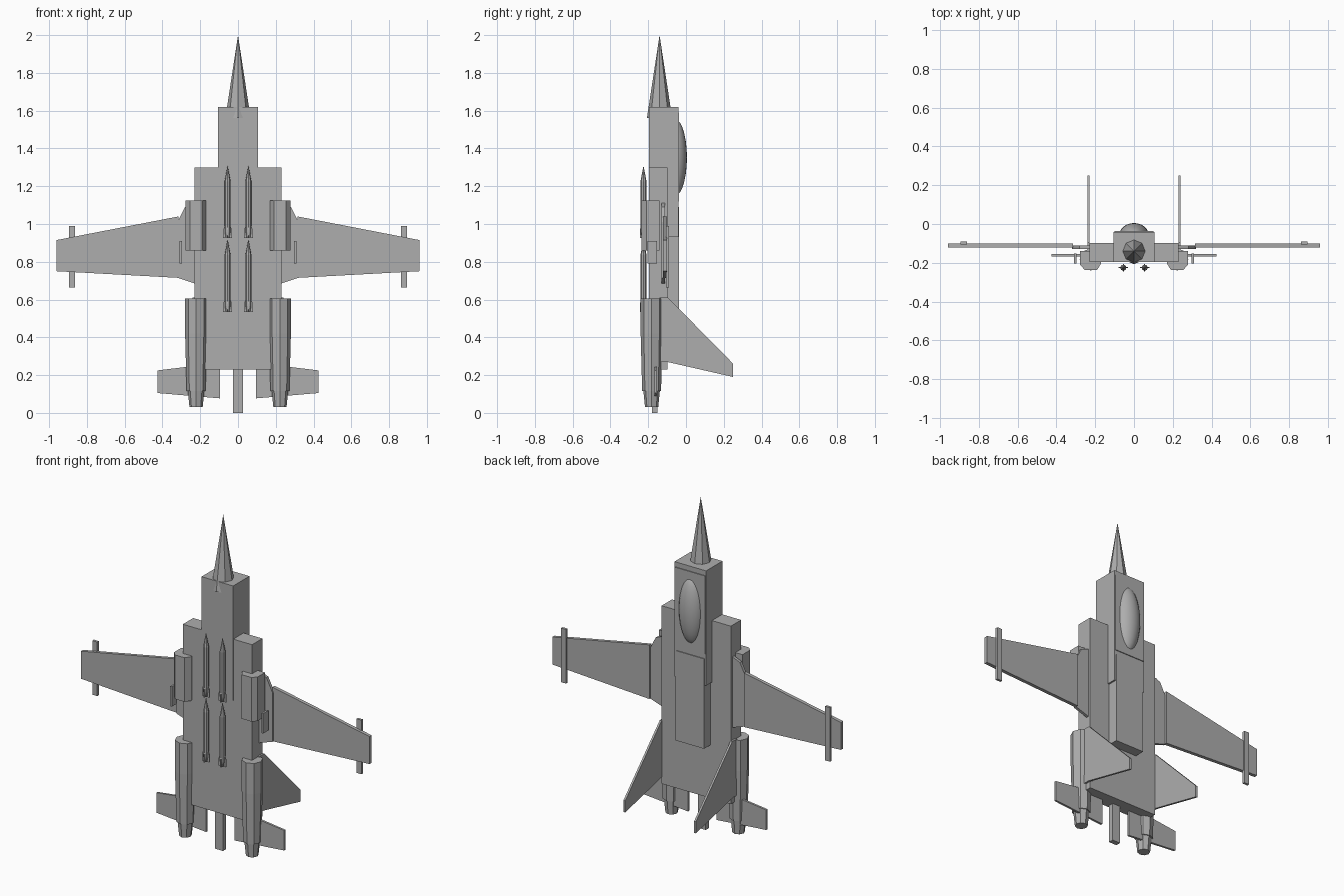
import bpy, bmesh, math
from mathutils import Vector, Matrix

cube = bpy.data.objects.get("Cube")
if cube:
    bpy.data.objects.remove(cube, do_unlink=True)

grey = bpy.data.materials.new("plain grey")
grey.use_nodes = True
COLOUR = (0.42, 0.42, 0.42, 1)
grey.diffuse_color = COLOUR
grey.node_tree.nodes["Principled BSDF"].inputs["Base Color"].default_value = COLOUR


def finish(bm, name):
    bmesh.ops.recalc_face_normals(bm, faces=bm.faces)
    mesh = bpy.data.meshes.new(name)
    bm.to_mesh(mesh)
    bm.free()
    mesh.materials.append(grey)
    obj = bpy.data.objects.new(name, mesh)
    bpy.context.collection.objects.link(obj)
    return obj


def box(name, x, y, z):
    """Box from (low, high) ranges."""
    bm = bmesh.new()
    bmesh.ops.create_cube(bm, size=1)
    for v in bm.verts:
        v.co = Vector([(r[0] + r[1]) / 2 + c * (r[1] - r[0]) for c, r in zip(v.co, (x, y, z))])
    return finish(bm, name)


def add_prism(bm, points, axis, low, high):
    """Extrude a 2D outline along an axis; points hold the other two coordinates in order."""
    def place(p, d):
        co = list(p)
        co.insert(axis, d)
        return bm.verts.new(co)
    rings = [[place(p, d) for p in points] for d in (low, high)]
    bm.faces.new(rings[0])
    bm.faces.new(rings[1])
    for i in range(len(points)):
        j = (i + 1) % len(points)
        bm.faces.new((rings[0][i], rings[0][j], rings[1][j], rings[1][i]))


def prism(name, points, axis, low, high):
    bm = bmesh.new()
    add_prism(bm, points, axis, low, high)
    return finish(bm, name)


def add_turned(bm, centre, profile, sides=8):
    """Stack of rings (radius, z) around a vertical axis, with a vertex to the front."""
    rings = []
    for r, z in profile:
        rings.append([bm.verts.new((centre[0] + r * math.sin(math.tau * i / sides),
                                    centre[1] - r * math.cos(math.tau * i / sides), z))
                      for i in range(sides)])
    bm.faces.new(rings[0])
    bm.faces.new(rings[-1])
    for a, b in zip(rings, rings[1:]):
        for i in range(sides):
            j = (i + 1) % sides
            bm.faces.new((a[i], a[j], b[j], b[i]))
    bmesh.ops.remove_doubles(bm, verts=bm.verts, dist=0.0005)


def turned(name, centre, profile):
    bm = bmesh.new()
    add_turned(bm, centre, profile)
    return finish(bm, name)


def both(maker, name, *args):
    """Make a left part and its mirrored right twin."""
    left = maker("left_" + name, *args)
    bm = bmesh.new()
    bm.from_mesh(left.data)
    bmesh.ops.scale(bm, vec=(-1, 1, 1), verts=bm.verts)
    finish(bm, "right_" + name)


# Body
box("main_fuselage", (-0.23, 0.23), (-0.195, -0.097), (0.23, 1.3))
box("forward_fuselage", (-0.105, 0.105), (-0.196, -0.041), (0.93, 1.62))
box("spine", (-0.095, 0.095), (-0.12, -0.036), (0.55, 1.09))
box("cockpit_panel", (-0.1, 0.1), (-0.043, -0.036), (1.12, 1.59))
box("tail_boom", (-0.026, 0.026), (-0.18, -0.15), (0, 0.26))
turned("nose_cone", (0, -0.14), [(0.067, 1.56), (0, 2)])

# Canopy
bm = bmesh.new()
bmesh.ops.create_uvsphere(bm, u_segments=24, v_segments=14, radius=1)
bmesh.ops.transform(bm, verts=bm.verts,
                    matrix=Matrix.Translation((0, -0.06, 1.352)) @ Matrix.Diagonal((0.077, 0.065, 0.205, 1)))
canopy = finish(bm, "canopy")
for face in canopy.data.polygons:
    face.use_smooth = True

# Wings and tail surfaces
both(prism, "wing", [(0.315, 1.04), (0.96, 0.915), (0.96, 0.75), (0.315, 0.715)], 1, -0.122, -0.101)
both(prism, "wing_glove", [(0.2, 1.15), (0.23, 1.11), (0.28, 1.09), (0.32, 1.01), (0.32, 0.715),
                           (0.23, 0.685), (0.2, 0.685)], 1, -0.129, -0.112)
both(box, "wing_rail", (0.862, 0.895), (-0.106, -0.091), (0.665, 0.99))
both(prism, "tail_fin", [(-0.14, 0.61), (-0.095, 0.61), (0.25, 0.26), (0.25, 0.19),
                         (-0.1, 0.27), (-0.14, 0.27)], 0, 0.229, 0.241)
both(prism, "tailplane", [(0.095, 0.265), (0.425, 0.225), (0.425, 0.105), (0.095, 0.077)], 1, -0.168, -0.155)

# Intakes and engines
both(prism, "intake", [(0.17, -0.14), (0.17, -0.205), (0.19, -0.236), (0.255, -0.236),
                       (0.278, -0.21), (0.278, -0.14)], 2, 0.86, 1.125)
both(box, "intake_plate", (0.297, 0.309), (-0.203, -0.153), (0.79, 0.91))
both(turned, "engine", (0.222, -0.182), [(0.05, 0.115), (0.058, 0.42), (0.058, 0.605)])
both(turned, "nozzle", (0.222, -0.182), [(0.035, 0.03), (0.044, 0.12)])


# Missiles with cross-shaped tail fins
def missile(name, base):
    x, y = 0.055, -0.225
    bm = bmesh.new()
    add_turned(bm, (x, y), [(0.01, base), (0.016, base + 0.03), (0.016, base + 0.3), (0, base + 0.385)])
    outline = [(-0.024, 0), (0.024, 0), (0.024, 0.045), (0.012, 0.07), (-0.012, 0.07), (-0.024, 0.045)]
    add_prism(bm, [(x + a, base + b) for a, b in outline], 1, y - 0.003, y + 0.003)
    add_prism(bm, [(y + a * 0.8, base + b) for a, b in outline], 0, x - 0.003, x + 0.003)
    return finish(bm, name)


both(missile, "rear_missile", 0.535)
both(missile, "front_missile", 0.925)
